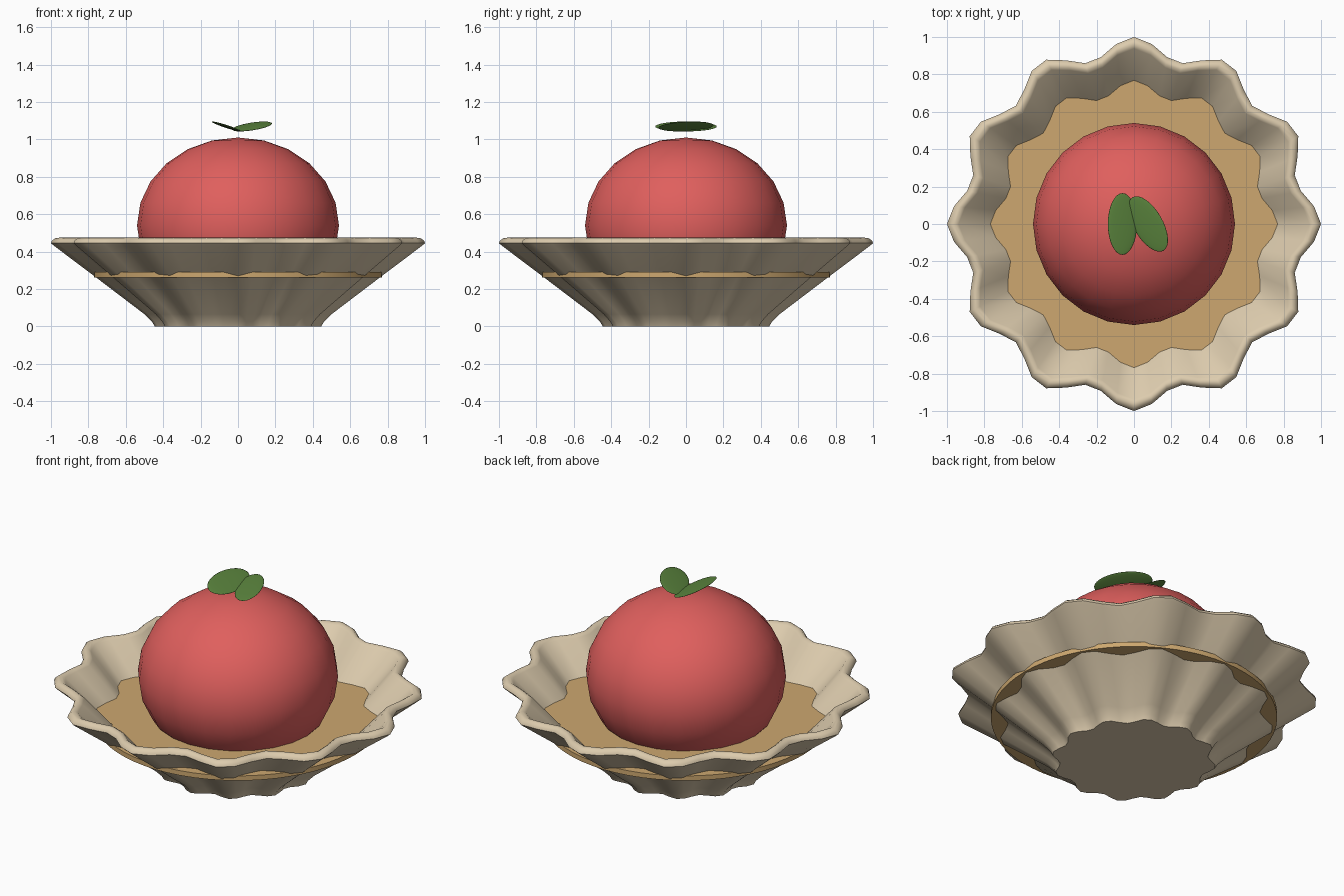
import bpy, bmesh, math

if "Cube" in bpy.data.objects:
    bpy.data.objects.remove(bpy.data.objects["Cube"])


def material(name, rgb):
    m = bpy.data.materials.new(name)
    m.diffuse_color = (*rgb, 1)
    m.use_nodes = True
    m.node_tree.nodes["Principled BSDF"].inputs["Base Color"].default_value = m.diffuse_color
    return m


CREAM = material("cream", (0.72, 0.60, 0.42))
TAN = material("tan_filling", (0.61, 0.39, 0.16))
RED = material("red_fruit", (0.74, 0.115, 0.11))
GREEN = material("leaf_green", (0.105, 0.235, 0.048))


def finish(ob, mat, angle):
    ob.data.materials.append(mat)
    bpy.ops.object.select_all(action='DESELECT')
    ob.select_set(True)
    bpy.context.view_layer.objects.active = ob
    bpy.ops.object.shade_smooth_by_angle(angle=math.radians(angle))


# Fluted dish: a profile (peak radius, height) spun with twelve lobes
SEGMENTS, LOBES, WAVE = 64, 12, 0.056
PROFILE = [(0.445, 0.0), (0.46, 0.025), (0.50, 0.065), (0.75, 0.255), (0.985, 0.432),
           (1.0, 0.445), (0.995, 0.458), (0.978, 0.471), (0.958, 0.474), (0.938, 0.462),
           (0.768, 0.29), (0.74, 0.265), (0.50, 0.085), (0.44, 0.03)]
bm = bmesh.new()
rings = []
for radius, z in PROFILE:
    ring = []
    for i in range(SEGMENTS):
        a = 2 * math.pi * i / SEGMENTS
        r = radius * (1 + WAVE * math.cos(LOBES * a)) / (1 + WAVE)
        ring.append(bm.verts.new((r * math.cos(a), r * math.sin(a), z)))
    rings.append(ring)
for lower, upper in zip(rings, rings[1:]):
    for i in range(SEGMENTS):
        j = (i + 1) % SEGMENTS
        bm.faces.new((lower[i], lower[j], upper[j], upper[i]))
# Floor of the dish, outside and inside
for ring, z in ((rings[0], 0.0), (rings[-1], 0.03)):
    centre = bm.verts.new((0, 0, z))
    for i in range(SEGMENTS):
        bm.faces.new((ring[i], ring[(i + 1) % SEGMENTS], centre))
bmesh.ops.recalc_face_normals(bm, faces=bm.faces)
mesh = bpy.data.meshes.new("fluted_dish")
bm.to_mesh(mesh)
bm.free()
dish = bpy.data.objects.new("fluted_dish", mesh)
bpy.context.collection.objects.link(dish)
finish(dish, CREAM, 50)

# Filling disc, showing through the hollows of the fluted wall
bpy.ops.mesh.primitive_cylinder_add(vertices=64, radius=0.77, depth=0.028,
                                    location=(0, 0, 0.276))
filling = bpy.context.object
filling.name = "filling"
finish(filling, TAN, 30)

# Round fruit, slightly flattened
bpy.ops.mesh.primitive_uv_sphere_add(segments=24, ring_count=12, radius=1,
                                     location=(0, 0, 0.54))
fruit = bpy.context.object
fruit.name = "fruit"
fruit.scale = (0.54, 0.54, 0.47)
finish(fruit, RED, 60)

# Pair of thin leaves tilted up and outwards
for name, x, tilt, turn in (("leaf_left", -0.062, 18, 0), ("leaf_right", 0.075, -18, 30)):
    bpy.ops.mesh.primitive_uv_sphere_add(segments=32, ring_count=12, radius=1,
                                         location=(x, 0, 1.069),
                                         rotation=(0, math.radians(tilt), math.radians(turn)))
    leaf = bpy.context.object
    leaf.name = name
    leaf.scale = (0.082, 0.165, 0.008)
    finish(leaf, GREEN, 60)
